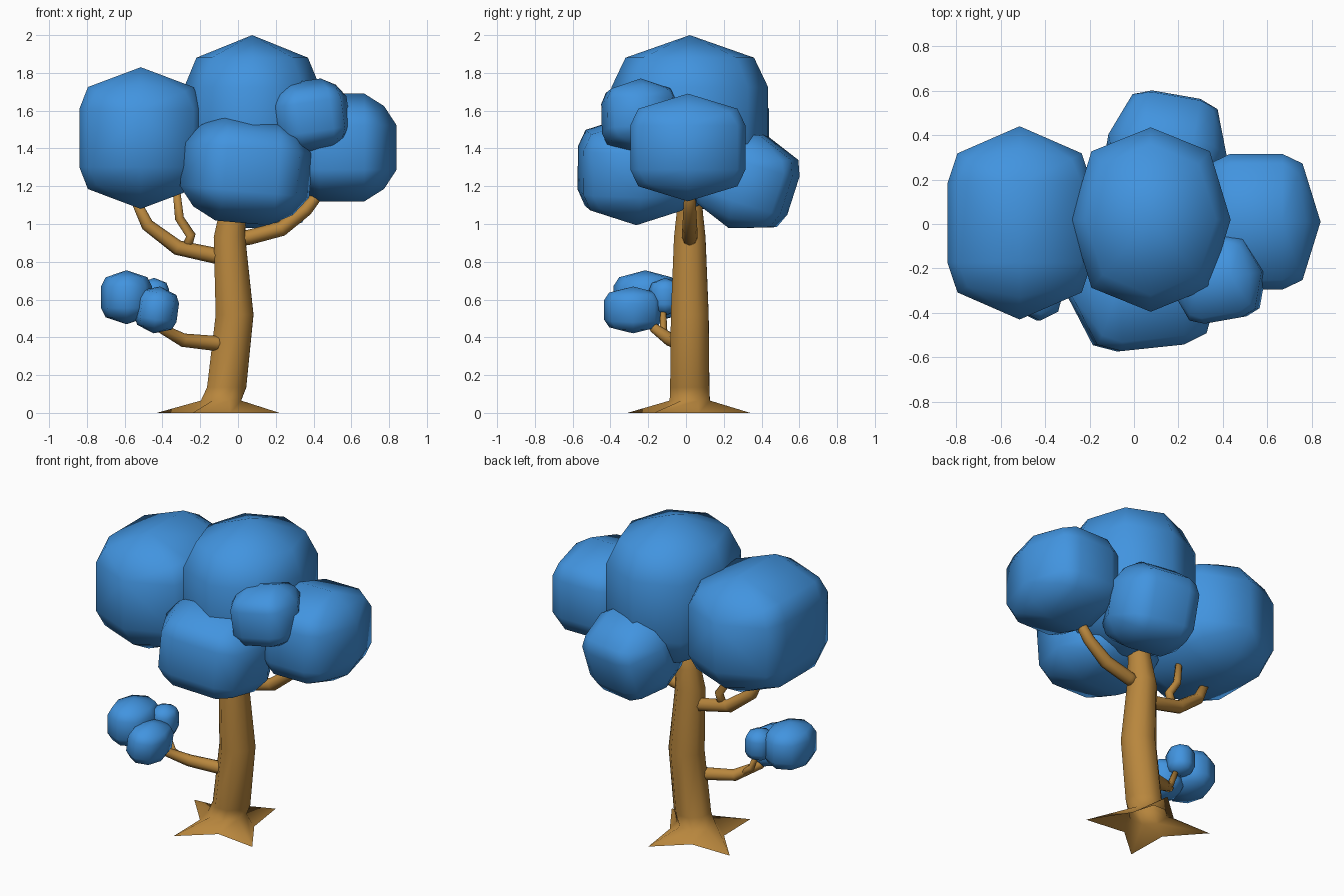
import bpy, bmesh, math
from itertools import product
from mathutils import Vector, Euler

if "Cube" in bpy.data.objects:
    bpy.data.objects.remove(bpy.data.objects["Cube"])


def material(name, rgb):
    m = bpy.data.materials.new(name)
    m.diffuse_color = (*rgb, 1)
    m.use_nodes = True
    m.node_tree.nodes["Principled BSDF"].inputs["Base Color"].default_value = m.diffuse_color
    return m


BARK = material("bark_brown", (0.48, 0.24, 0.047))
LEAF = material("leaf_blue", (0.054, 0.296, 0.74))


def finish(bm, name, mat):
    bmesh.ops.recalc_face_normals(bm, faces=bm.faces)
    for f in bm.faces:
        f.smooth = True
    me = bpy.data.meshes.new(name)
    bm.to_mesh(me)
    bm.free()
    me.materials.append(mat)
    ob = bpy.data.objects.new(name, me)
    bpy.context.collection.objects.link(ob)
    return ob


def bridge(bm, a, b):
    n = len(a)
    for i in range(n):
        bm.faces.new((a[i], a[(i + 1) % n], b[(i + 1) % n], b[i]))


# Branch: eight-sided tube through (x, y, z, radius) points
def branch(name, path, sides=8):
    bm = bmesh.new()
    pts = [Vector(p[:3]) for p in path]
    rings = []
    for i, p in enumerate(pts):
        d = (pts[min(i + 1, len(pts) - 1)] - pts[max(i - 1, 0)]).normalized()
        u = d.cross(Vector((0, 1, 0))).normalized()
        v = d.cross(u)
        ring = []
        for k in range(sides):
            t = 2 * math.pi * k / sides
            ring.append(bm.verts.new(p + path[i][3] * (u * math.cos(t) + v * math.sin(t))))
        rings.append(ring)
    for a, b in zip(rings, rings[1:]):
        bridge(bm, a, b)
    bm.faces.new(rings[0])
    bm.faces.new(rings[-1])
    return finish(bm, name, BARK)


# Foliage clump: hull of a faceted rounded form fitted to a centre and half size
SLAB = [(1, .41, .41), (.86, .41, .72), (.86, .72, .41), (.72, .66, .66),
        (0, .41, 1), (0, 1, .41), (0, .77, .77)]          # flat towards first axis
ROUND = [(0, 0, 1), (1, 0, .4), (0, 1, .4), (.74, .74, .4),
         (.82, 0, .74), (0, .82, .74), (.6, .6, .74)]     # pointed along z


def clump(name, centre, half, flat, rot=(0, 0, 0)):
    bm = bmesh.new()
    e = Euler([math.radians(a) for a in rot])
    seen = set()
    for p in (ROUND if flat == 'round' else SLAB):
        for s in product((1, -1), repeat=3):
            q = tuple(a * b + 0.0 for a, b in zip(p, s))
            if flat == 'y':
                q = (q[1], q[0], q[2])
            if q in seen:
                continue
            seen.add(q)
            w = Vector([a * h for a, h in zip(q, half)])
            w.rotate(e)
            bm.verts.new(Vector(centre) + w)
    bmesh.ops.convex_hull(bm, input=bm.verts)
    loose = [v for v in bm.verts if not v.link_faces]
    bmesh.ops.delete(bm, geom=loose, context='VERTS')
    return finish(bm, name, LEAF)


# Trunk with a four-pointed root flare, open underneath
bm = bmesh.new()
centre = Vector((-.09, .02, 0))
tips = [Vector(t) for t in ((.03, .34, 0), (-.43, .17, 0), (-.24, -.31, 0), (.22, -.17, 0))]
star = []
for i, t in enumerate(tips):
    mid = (t + tips[(i + 1) % 4]) / 2 - centre
    star += [bm.verts.new(t), bm.verts.new(centre + mid.normalized() * .165)]
rings = [star]
for x, z, r in ((-.09, .065, .115), (-.06, .135, .112), (-.018, .52, .108),
                (-.045, .93, .09), (-.03, 1.06, .075), (.0, 1.3, .055)):
    rings.append([bm.verts.new((x + r * math.cos(math.radians(67 + 45 * k)),
                                .02 + r * math.sin(math.radians(67 + 45 * k)), z))
                  for k in range(8)])
for a, b in zip(rings, rings[1:]):
    bridge(bm, a, b)
bm.faces.new(rings[-1])
finish(bm, "trunk", BARK)

# Branches and twigs
branch("low_branch", [(-.06, -.01, .37, .04), (-.12, -.03, .368, .04), (-.29, -.08, .385, .036),
                      (-.41, -.17, .45, .026), (-.45, -.23, .54, .018)])
branch("low_twig", [(-.31, -.09, .39, .022), (-.38, -.12, .44, .02), (-.43, -.12, .57, .015)])
branch("left_branch", [(-.05, .02, .82, .042), (-.12, .02, .832, .042), (-.32, .02, .875, .04),
                       (-.48, .01, .995, .034), (-.56, 0, 1.16, .022)])
branch("left_twig", [(-.27, .02, .88, .026), (-.25, .02, .94, .026), (-.31, .02, 1.03, .024),
                     (-.325, .02, 1.17, .02)])
branch("right_branch", [(0, .02, .92, .04), (.06, .02, .93, .04), (.23, .02, .975, .04),
                        (.36, .02, 1.075, .034), (.48, .02, 1.23, .026)])

# Crown
clump("left_crown", (-.515, .005, 1.455), (.325, .435, .375), 'x')
clump("top_crown", (.075, .02, 1.54), (.36, .415, .46), 'round')
clump("right_crown", (.55, .01, 1.405), (.29, .305, .285), 'y')
clump("front_crown", (.045, -.275, 1.285), (.345, .285, .28), 'y', (0, 5, 6))
clump("back_crown", (.145, .325, 1.225), (.27, .24, .26), 'y', (-18, 0, -10))
clump("small_crown", (.38, -.25, 1.57), (.21, .185, .19), 'y', (0, -8, 10))

# Low tuft
clump("tuft_large", (-.59, -.215, .612), (.135, .17, .143), 'round')
clump("tuft_front", (-.43, -.28, .545), (.112, .155, .125), 'round', (0, 8, 0))
clump("tuft_small", (-.445, -.11, .615), (.08, .085, .1), 'round')
